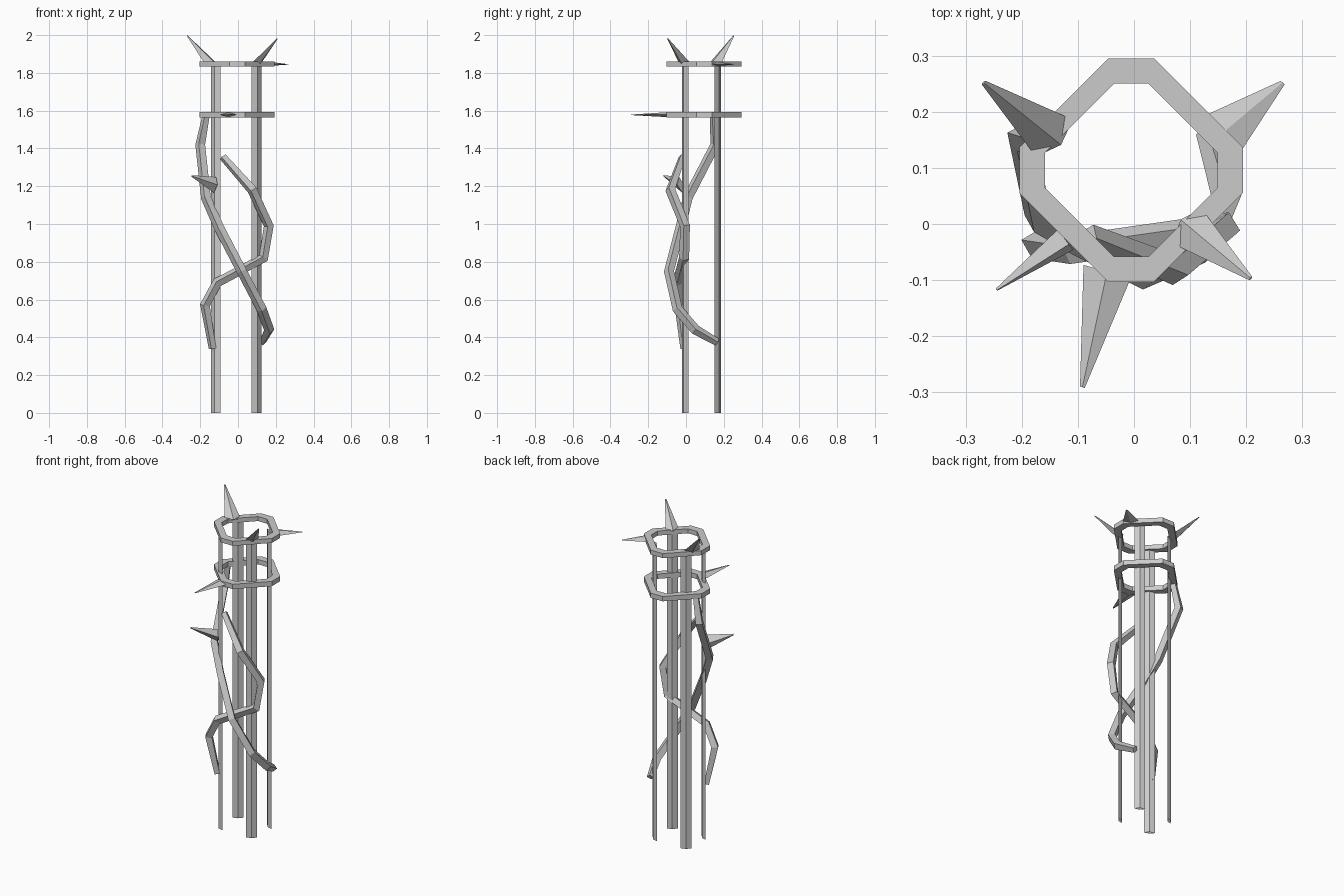
import bpy, math
from mathutils import Vector

if "Cube" in bpy.data.objects:
    bpy.data.objects.remove(bpy.data.objects["Cube"])

def mesh_object(name, verts, faces):
    me = bpy.data.meshes.new(name)
    me.from_pydata([tuple(v) for v in verts], [], faces)
    me.update()
    ob = bpy.data.objects.new(name, me)
    bpy.context.collection.objects.link(ob)
    return ob

def loft(name, loops, closed=False, caps=False):
    # skin consecutive equal-length loops; optionally join last to first
    n = len(loops[0])
    verts = [v for l in loops for v in l]
    faces = []
    for k in range(len(loops) if closed else len(loops) - 1):
        a, b = k * n, ((k + 1) % len(loops)) * n
        faces += [(a + i, a + (i + 1) % n, b + (i + 1) % n, b + i) for i in range(n)]
    if caps:
        m = len(verts)
        faces += [tuple(reversed(range(n))), tuple(range(m - n, m))]
    return mesh_object(name, verts, faces)

# flat octagonal rings with wide chamfers
CX, CY = -0.005, 0.096
def octagon(h, f, z):
    p = [(h, -f), (h, f), (f, h), (-f, h), (-h, f), (-h, -f), (-f, -h), (f, -h)]
    return [(CX + x, CY + y, z) for x, y in p]

for name, z0, z1 in (("upper_ring", 1.833, 1.861), ("lower_ring", 1.564, 1.594)):
    loft(name, [octagon(0.199, 0.041, z0), octagon(0.199, 0.041, z1),
                octagon(0.154, 0.031, z1), octagon(0.154, 0.031, z0)], closed=True)

# four thin diamond-section posts lying along the ring chamfers
for sx in (-1, 1):
    for sy in (-1, 1):
        c = Vector((-0.010 + sx * 0.108, 0.081 + sy * 0.086, 0))
        a = math.radians(33.4)
        u = Vector((math.cos(a), -sx * sy * math.sin(a), 0)) * 0.031
        w = Vector((-u.y, u.x, 0)).normalized() * 0.010
        base = [c + u, c + w, c - u, c - w]
        side = ("left" if sx < 0 else "right") + ("_front" if sy < 0 else "_back")
        loft("post_" + side, [base, [p + Vector((0, 0, 1.84)) for p in base]])

# blunt-tipped four-sided thorns
def thorn(name, base, side, thick, tip):
    b, s, t, e = map(Vector, (base, side, thick, tip))
    ring = [s, t, -s, -t]
    loft(name, [[b + r for r in ring], [e + r * 0.1 for r in ring]], caps=True)

thorn("thorn_back_left", (-0.142, 0.153, 1.848), (0.033, 0.033, 0), (0.012, -0.012, 0.012), (-0.268, 0.252, 1.996))
thorn("thorn_front_right", (0.095, -0.004, 1.848), (0.026, 0.031, 0), (0.012, -0.012, -0.012), (0.208, -0.097, 1.982))
thorn("thorn_back_right", (0.155, 0.16, 1.848), (0.036, -0.03, 0), (0, 0, 0.012), (0.265, 0.252, 1.845))
thorn("thorn_front", (-0.048, -0.085, 1.579), (0.042, -0.012, 0), (0, 0, 0.014), (-0.092, -0.291, 1.578))
thorn("thorn_vine", (-0.122, -0.028, 1.207), (-0.006, 0.008, -0.042), (0.014, -0.018, 0), (-0.245, -0.117, 1.254))

# two angular vines winding round the posts
def vine(name, pts):
    cu = bpy.data.curves.new(name, 'CURVE')
    cu.dimensions = '3D'
    cu.bevel_depth = 0.027
    cu.bevel_resolution = 0
    cu.use_fill_caps = True
    sp = cu.splines.new('POLY')
    sp.points.add(len(pts) - 1)
    for p, co in zip(sp.points, pts):
        p.co = (*co, 1)
    sp.points[0].radius = sp.points[-1].radius = 0.75
    sp.use_smooth = False
    ob = bpy.data.objects.new(name, cu)
    bpy.context.collection.objects.link(ob)
    bpy.context.view_layer.objects.active = ob
    ob.select_set(True)
    bpy.ops.object.convert(target='MESH')
    ob.select_set(False)

vine("long_vine", [(-0.17, 0.145, 1.57), (-0.20, 0.155, 1.42), (-0.17, 0.01, 1.14),
                   (-0.10, -0.03, 0.98), (0.02, -0.09, 0.75), (0.125, -0.045, 0.55),
                   (0.165, 0.05, 0.44), (0.13, 0.165, 0.375)])
vine("short_vine", [(-0.08, -0.02, 1.355), (0.075, -0.083, 1.18), (0.163, -0.005, 0.99),
                    (0.135, -0.01, 0.82), (-0.11, -0.045, 0.69), (-0.175, -0.035, 0.57),
                    (-0.135, -0.01, 0.34)])
